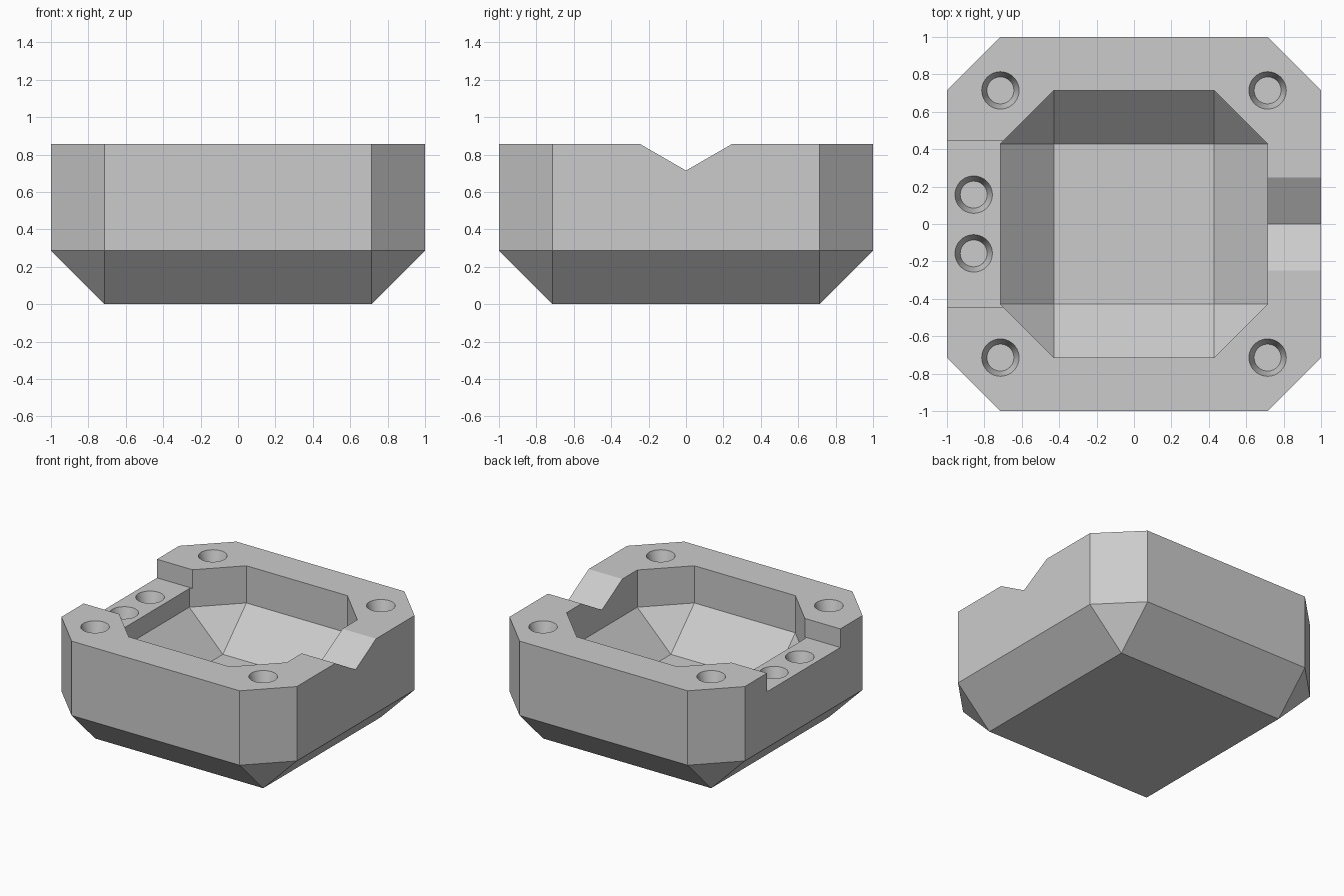
import bpy, bmesh, math

if "Cube" in bpy.data.objects:
    bpy.data.objects.remove(bpy.data.objects["Cube"])

U = 2 / 7          # bevel width, also the wall thickness
TOP = 3 * U        # height of the rim

grey = bpy.data.materials.new("light grey")
grey.diffuse_color = (0.6, 0.6, 0.6, 1)
grey.use_nodes = True
grey.node_tree.nodes["Principled BSDF"].inputs["Base Color"].default_value = grey.diffuse_color


def octagon(r, c, z):
    """Square of half-size r with corners clipped to c; c == r gives a square."""
    return [(r, -c, z), (r, c, z), (c, r, z), (-c, r, z),
            (-r, c, z), (-r, -c, z), (-c, -r, z), (c, -r, z)]


def hull(name, points):
    """Convex solid around the points, with flat regions merged."""
    bm = bmesh.new()
    for p in points:
        bm.verts.new(p)
    bmesh.ops.convex_hull(bm, input=bm.verts)
    bmesh.ops.dissolve_limit(bm, angle_limit=0.01, verts=bm.verts, edges=bm.edges)
    bmesh.ops.recalc_face_normals(bm, faces=bm.faces)
    mesh = bpy.data.meshes.new(name)
    bm.to_mesh(mesh)
    bm.free()
    obj = bpy.data.objects.new(name, mesh)
    bpy.context.collection.objects.link(obj)
    mesh.materials.append(grey)
    return obj


def square(r, z):
    return [(x, y, z) for x in (-r, r) for y in (-r, r)]


def ring(x, y, z, r, n=40):
    return [(x + r * math.cos(2 * math.pi * i / n),
             y + r * math.sin(2 * math.pi * i / n), z) for i in range(n)]


def cut(target, cutter):
    mod = target.modifiers.new(cutter.name, 'BOOLEAN')
    mod.operation = 'DIFFERENCE'
    mod.solver = 'EXACT'
    mod.object = cutter
    bpy.context.view_layer.objects.active = target
    bpy.ops.object.modifier_apply(modifier=mod.name)
    bpy.data.objects.remove(cutter)


# Outer tray: clipped square walls over a bevelled base
tray = hull("tray_body", square(2.5 * U, 0)
            + octagon(1, 2.5 * U, U) + octagon(1, 2.5 * U, TOP))

# Cavity: the same shape, one step smaller
cut(tray, hull("cavity", square(1.5 * U, U)
               + octagon(2.5 * U, 1.5 * U, 2 * U) + octagon(2.5 * U, 1.5 * U, TOP + 0.1)))

# Flat notch in the left wall
NOTCH = TOP - U / 2
cut(tray, hull("left_notch", [(x, y, z) for x in (-1.1, -0.65)
                              for y in (-0.445, 0.445) for z in (NOTCH, TOP + 0.1)]))

# V-shaped pouring spout in the right wall
half = 0.2475
cut(tray, hull("spout", [(x, y, z) for x in (0.65, 1.1) for y, z in
                         ((0, NOTCH), (-half, TOP), (half, TOP),
                          (-half, TOP + 0.1), (half, TOP + 0.1))]))

# Countersunk holes: one per corner and two in the notch
holes = [(x, y, TOP) for x in (-2.5 * U, 2.5 * U) for y in (-2.5 * U, 2.5 * U)]
holes += [(-3 * U, y, NOTCH) for y in (-0.157, 0.157)]
for x, y, z in holes:
    cut(tray, hull("hole", ring(x, y, z - 0.09, 0.072) + ring(x, y, z - 0.028, 0.072)
                   + ring(x, y, z, 0.1) + ring(x, y, z + 0.05, 0.1)))

# Crisp flat planes, smooth hole walls
bpy.ops.object.select_all(action='DESELECT')
tray.select_set(True)
bpy.context.view_layer.objects.active = tray
bpy.ops.object.shade_smooth_by_angle(angle=math.radians(25))
